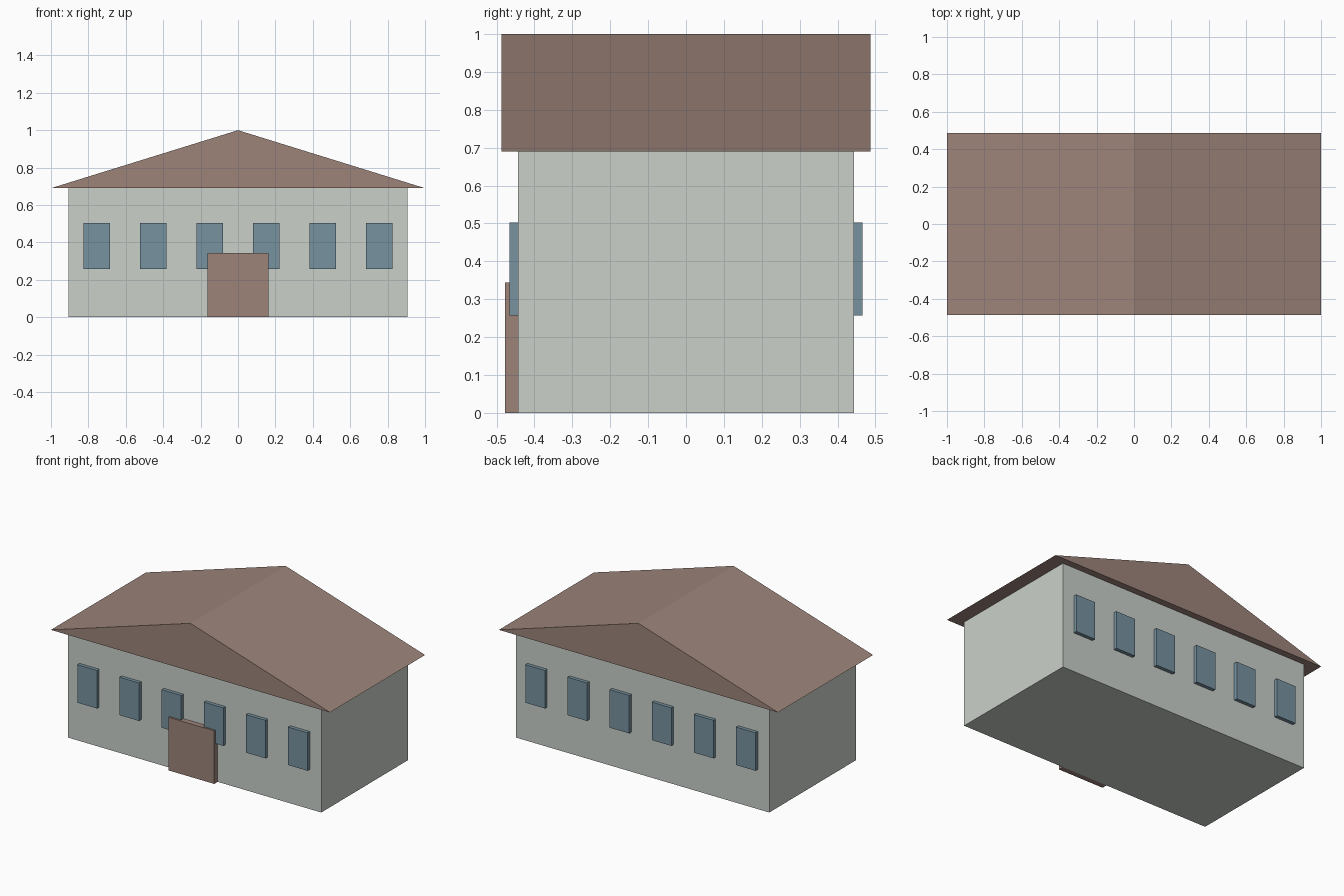
import bpy
import bmesh

default = bpy.data.objects.get("Cube")
if default:
    bpy.data.objects.remove(default)


def material(name, srgb):
    linear = [((c / 255 + 0.055) / 1.055) ** 2.4 for c in srgb] + [1]
    mat = bpy.data.materials.new(name)
    mat.use_nodes = True
    mat.diffuse_color = linear
    mat.node_tree.nodes["Principled BSDF"].inputs["Base Color"].default_value = linear
    return mat


wall_grey = material("wall grey", (202, 208, 202))
roof_brown = material("roof brown", (157, 132, 122))
window_blue = material("window blue", (119, 146, 160))


def prism(name, profile, y0, y1, mat):
    """Extrude an x-z outline from y0 to y1."""
    bm = bmesh.new()
    face = bm.faces.new([bm.verts.new((x, y0, z)) for x, z in profile])
    new = bmesh.ops.extrude_face_region(bm, geom=[face])["geom"]
    verts = [v for v in new if isinstance(v, bmesh.types.BMVert)]
    bmesh.ops.translate(bm, vec=(0, y1 - y0, 0), verts=verts)
    bmesh.ops.recalc_face_normals(bm, faces=bm.faces)
    mesh = bpy.data.meshes.new(name)
    bm.to_mesh(mesh)
    bm.free()
    mesh.materials.append(mat)
    obj = bpy.data.objects.new(name, mesh)
    bpy.context.collection.objects.link(obj)
    return obj


def block(name, x, half_width, z0, z1, y0, y1, mat):
    left, right = x - half_width, x + half_width
    outline = [(left, z0), (right, z0), (right, z1), (left, z1)]
    return prism(name, outline, y0, y1, mat)


# Walls, gabled roof and door
WALL_Y = 0.443
block("walls", 0, 0.907, 0, 0.69, -WALL_Y, WALL_Y, wall_grey)
prism("roof", [(-1, 0.69), (1, 0.69), (0, 1)], -0.487, 0.487, roof_brown)
block("door", 0, 0.164, 0, 0.344, -0.478, -WALL_Y, roof_brown)

# Rows of six raised windows on the front and back walls
for side, sign in (("front", -1), ("back", 1)):
    for i in range(6):
        block(f"{side}_window_{i + 1}", (i - 2.5) * 0.302, 0.07, 0.257, 0.503,
              sign * WALL_Y, sign * 0.466, window_blue)
